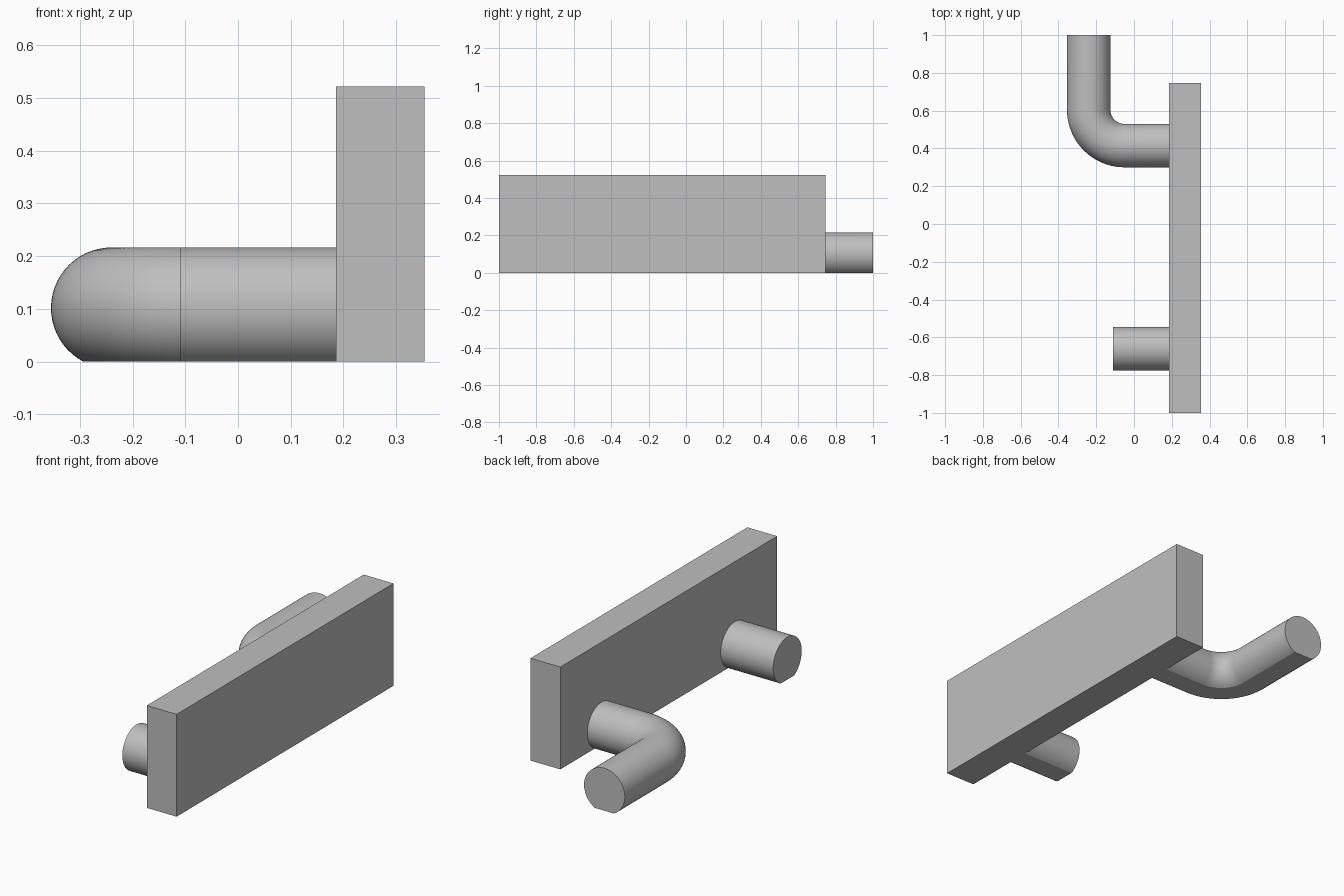
import bpy
import bmesh
from math import sin, cos, pi, asin, radians
from mathutils import Vector

cube = bpy.data.objects.get("Cube")
if cube:
    bpy.data.objects.remove(cube, do_unlink=True)

grey = bpy.data.materials.new("plain grey")
grey.use_nodes = True
colour = (0.52, 0.52, 0.52, 1)
grey.diffuse_color = colour
grey.node_tree.nodes["Principled BSDF"].inputs["Base Color"].default_value = colour

RADIUS = 0.115
AXIS_Z = 0.1015
SIDES = 48
BOARD_X = 0.186


def add_object(name, bm):
    bmesh.ops.recalc_face_normals(bm, faces=bm.faces)
    mesh = bpy.data.meshes.new(name)
    bm.to_mesh(mesh)
    bm.free()
    mesh.materials.append(grey)
    obj = bpy.data.objects.new(name, mesh)
    bpy.context.collection.objects.link(obj)
    return obj


def rod_profile():
    """Circle with its underside cut flat at the ground: (sideways, z)."""
    cut = asin(AXIS_Z / RADIUS)
    sweep = pi + 2 * cut
    angles = [-cut + sweep * i / SIDES for i in range(SIDES + 1)]
    return [(RADIUS * cos(a), AXIS_Z + RADIUS * sin(a)) for a in angles]


def rod(name, stations):
    """Sweep the rod profile through (x, y, heading) stations."""
    bm = bmesh.new()
    rings = []
    for x, y, heading in stations:
        side = Vector((-sin(heading), cos(heading), 0))
        rings.append([bm.verts.new(Vector((x, y, z)) + side * s)
                      for s, z in rod_profile()])
    for a, b in zip(rings, rings[1:]):
        for i in range(len(a)):
            j = (i + 1) % len(a)
            bm.faces.new((a[i], a[j], b[j], b[i]))
    bm.faces.new(rings[0])
    bm.faces.new(rings[-1])
    obj = add_object(name, bm)
    bpy.ops.object.select_all(action='DESELECT')
    obj.select_set(True)
    bpy.context.view_layer.objects.active = obj
    bpy.ops.object.shade_smooth_by_angle(angle=radians(30))


# Upright board
bm = bmesh.new()
bmesh.ops.create_cube(bm, size=1)
low, high = Vector((BOARD_X, -1, 0)), Vector((0.354, 0.747, 0.522))
for v in bm.verts:
    v.co = (low + high) / 2 + v.co * (high - low)
add_object("board", bm)

# Straight peg
rod("straight_peg", [(BOARD_X, -0.66, pi), (-0.11, -0.66, pi)])

# Bent peg: out from the board, round a quarter turn, then to the back
bend_x, bend_y, bend_r, steps = -0.05, 0.605, 0.19, 20
path = [(BOARD_X, bend_y - bend_r, pi)]
for i in range(steps + 1):
    t = pi / 2 * i / steps
    path.append((bend_x - bend_r * sin(t), bend_y - bend_r * cos(t), pi - t))
path.append((bend_x - bend_r, 1, pi / 2))
rod("bent_peg", path)
